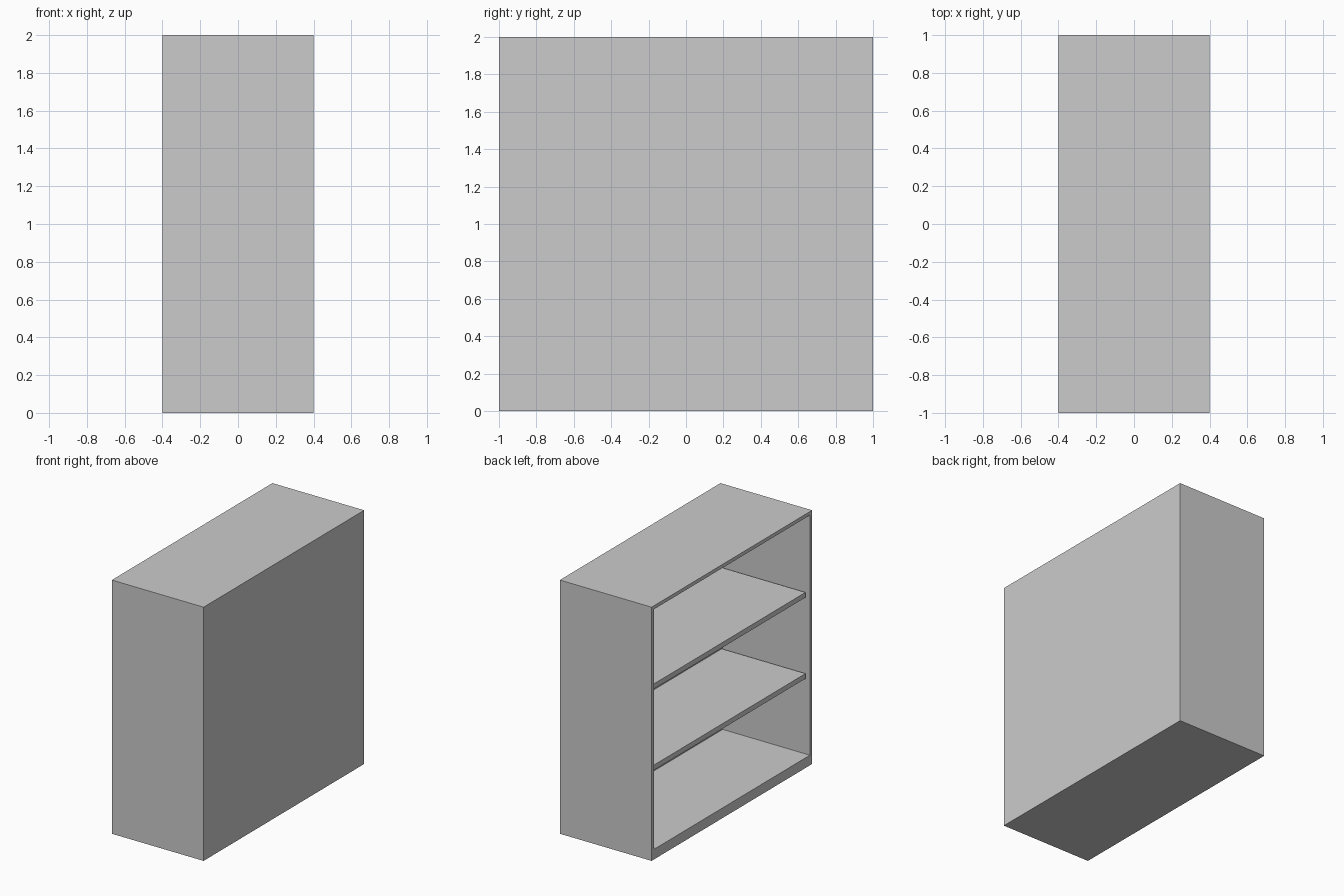
import bpy, bmesh
from mathutils import Vector

if "Cube" in bpy.data.objects:
    bpy.data.objects.remove(bpy.data.objects["Cube"])

DEPTH, WIDTH, HEIGHT = 0.8, 2.0, 2.0
WALL, BASE, BACK, RECESS = 0.04, 0.08, 0.04, 0.03


def box_bmesh(lo, hi):
    bm = bmesh.new()
    bmesh.ops.create_cube(bm, size=1)
    lo, hi = Vector(lo), Vector(hi)
    bmesh.ops.scale(bm, vec=hi - lo, verts=bm.verts)
    bmesh.ops.translate(bm, vec=(lo + hi) / 2, verts=bm.verts)
    bm.normal_update()
    return bm


def make_object(name, bm):
    bmesh.ops.recalc_face_normals(bm, faces=bm.faces)
    mesh = bpy.data.meshes.new(name)
    bm.to_mesh(mesh)
    bm.free()
    obj = bpy.data.objects.new(name, mesh)
    bpy.context.collection.objects.link(obj)
    return obj


# Carcass: solid box hollowed from the -x side
bm = box_bmesh((-DEPTH / 2, -WIDTH / 2, 0), (DEPTH / 2, WIDTH / 2, HEIGHT))
opening = min(bm.faces, key=lambda f: f.calc_center_median().x)
bmesh.ops.inset_individual(bm, faces=[opening], thickness=WALL)
for v in opening.verts:
    if v.co.z < HEIGHT / 2:
        v.co.z = BASE
result = bmesh.ops.extrude_discrete_faces(bm, faces=[opening])
inner_back = result["faces"][0]
bmesh.ops.translate(bm, vec=(DEPTH - BACK, 0, 0), verts=inner_back.verts)
make_object("cabinet_carcass", bm)

# Two shelves, evenly spaced and set back from the opening
for i, top in enumerate((0.72, 1.36)):
    half = WIDTH / 2 - WALL
    bm = box_bmesh((-DEPTH / 2 + RECESS, -half, top - WALL),
                   (DEPTH / 2 - BACK, half, top))
    make_object(f"shelf_{i + 1}", bm)
